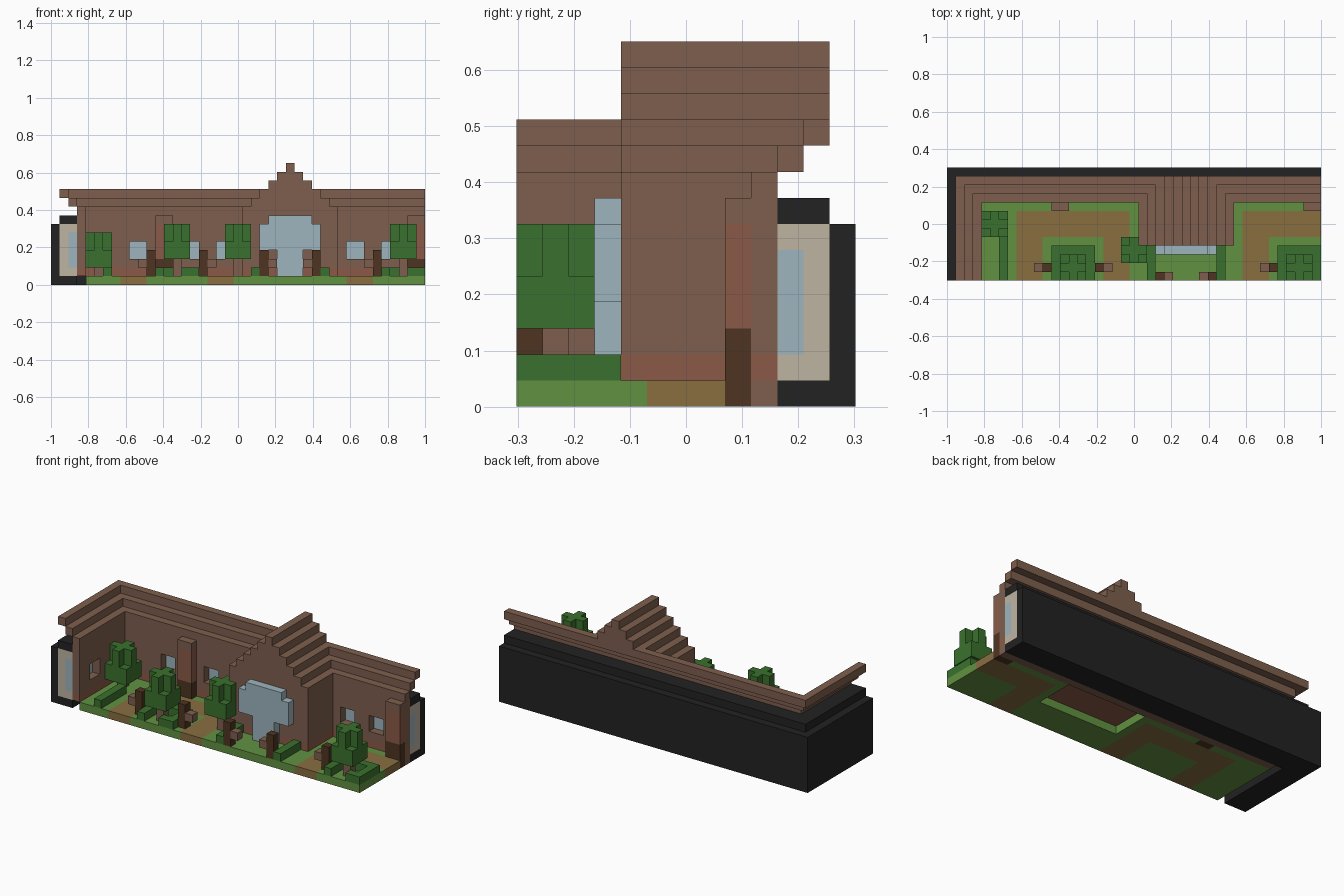
import bpy, bmesh
from mathutils import Matrix, Vector

if "Cube" in bpy.data.objects:
    bpy.data.objects.remove(bpy.data.objects["Cube"], do_unlink=True)

U = 2 / 43          # block size
NX, NY = 43, 13     # blocks across and deep


def material(name, hexcode):
    srgb = [int(hexcode[k:k + 2], 16) / 255 for k in (0, 2, 4)]
    rgba = [((c + 0.055) / 1.055) ** 2.4 for c in srgb] + [1]
    m = bpy.data.materials.new(name)
    m.use_nodes = True
    m.diffuse_color = rgba
    m.node_tree.nodes["Principled BSDF"].inputs["Base Color"].default_value = rgba
    return m


BROWN = material("brown plank", "7E5F4E")
RED = material("red brown", "8A5A48")
DARK = material("dark wood", "4E3421")
LEAF = material("leaf green", "3A712E")
GRASS = material("grass green", "629142")
PATH = material("path tan", "886E40")
GLASS = material("pale blue", "9EB4BE")
CREAM = material("cream", "BEB4A0")
BLACK = material("black", "222222")


def part(name, mat, boxes):
    """One object from boxes (x0, x1, y0, y1, z0, z1) in block units."""
    bm = bmesh.new()
    for x0, x1, y0, y1, z0, z1 in boxes:
        size = Vector((x1 - x0, y1 - y0, z1 - z0)) * U
        mid = Vector(((x0 + x1 - NX) / 2, (y0 + y1 - NY) / 2, (z0 + z1) / 2)) * U
        bmesh.ops.create_cube(bm, size=1, matrix=Matrix.LocRotScale(mid, None, size))
    me = bpy.data.meshes.new(name)
    bm.to_mesh(me)
    bm.free()
    me.materials.append(mat)
    bpy.context.collection.objects.link(bpy.data.objects.new(name, me))


def shell(a, b, z0, z1):
    """L-shaped layer along the back and the right side, a to b blocks in."""
    return [(a, NX, NY - b, NY - a, z0, z1), (a, b, 0, NY - b, z0, z1)]


def piers(start, end, windows):
    """Solid spans between two-block-wide windows."""
    edges = [start] + [e for w in windows for e in (w, w + 2)] + [end]
    return list(zip(edges[::2], edges[1::2]))


# Outer shell and the layers inside it
part("outer_shell", BLACK, shell(0, 1, 1, 7) + shell(0, 3, 0, 1) + shell(1, 3, 7, 8))
part("cream_lining", CREAM, shell(1, 2, 1, 7) + shell(2, 3, 1, 2) + shell(2, 3, 6, 7))
part("blue_core", GLASS, shell(2, 3, 2, 6))

# Courtyard walls with window openings
part("wall_base", RED, shell(3, 4, 1, 2))
part("wall_foundation", BROWN, [(4, NX, 9, 10, 0, 1)])
back = [(a, b, 9, 10, 3, 5) for a, b in piers(3, NX, [9, 15, 19, 34, 38])]
side = [(3, 4, a, b, 3, 5) for a, b in piers(0, 9, [2, 6])]
part("walls", BROWN, shell(3, 4, 2, 3) + back + side + shell(3, 4, 5, 9))
part("cornice", BROWN, shell(2, 3, 9, 10) + shell(1, 2, 10, 11))

# Entrance hall with a stepped gable
HALL = 27.5
part("hall_base", RED, [(22, 33, 4, 9, 1, 2)])
part("hall_body", BROWN, [(22, 33, 4, 9, 2, 9)])
part("hall_gable", BROWN, [(HALL - w, HALL + w, 4, min(12, z + 2), z, z + 1)
                           for z, w in ((9, 4.5), (10, 3.5), (11, 2.5), (12, 1.5), (13, 0.5))])
part("hall_window", GLASS, [(HALL - w, HALL + w, 3, 4, z0, z1)
                            for w, z0, z1 in ((1.5, 1, 4), (3.5, 4, 7), (2.5, 7, 8))])

# Pillars on the back wall
for n, x in enumerate((12, 41)):
    for label, mat, z0, z1 in (("foot", DARK, 0, 3), ("shaft", RED, 3, 7), ("cap", BROWN, 7, 8)):
        part(f"pillar_{label}_{n + 1}", mat, [(x, x + 2, 8, 9, z0, z1)])

# Ground: lawn and paths as separate slabs
lawn = [(4, 8, 0, 8), (11, 18, 0, 5), (4, 12, 8, 9), (14, 22, 8, 9), (21, 22, 0, 8),
        (22, 33, 0, 4), (33, 34, 0, 9), (34, 41, 8, 9), (37, 43, 0, 5)]
path = [(8, 11, 0, 8), (11, 18, 5, 8), (18, 21, 0, 8), (34, 37, 0, 8), (37, 43, 5, 8)]
part("lawn", GRASS, [r + (0, 1) for r in lawn])
part("path", PATH, [r + (0, 1) for r in path])

# Hedges
hedges = [(6, 7, 0, 5), (23, 24, 0, 4), (31, 32, 0, 4)]
for x in (12, 38):
    hedges += [(x, x + 1, 0, 4), (x + 4, x + 5, 0, 4), (x + 1, x + 4, 3, 4), (x + 3, x + 4, 0, 1)]
part("hedges", LEAF, [r + (1, 2) for r in hedges])

# Trees: square lower crown, cross-shaped upper crown
for n, (x, y, z) in enumerate(((4, 5, 2), (13, 0, 3), (20, 2, 3), (39, 0, 3))):
    part(f"tree_trunk_{n + 1}", BROWN, [(x + 1, x + 2, y + 1, y + 2, 1, z)])
    part(f"tree_crown_{n + 1}", LEAF, [(x, x + 3, y, y + 3, z, z + 2),
                                       (x + 1, x + 2, y, y + 3, z + 2, z + 4),
                                       (x, x + 1, y + 1, y + 2, z + 2, z + 4),
                                       (x + 2, x + 3, y + 1, y + 2, z + 2, z + 4)])

# Chairs: tall dark back with a seat on one side
for n, (x, y, d) in enumerate(((11, 1, -1), (17, 1, 1), (24, 0, 1), (30, 0, -1), (37, 1, -1))):
    part(f"chair_back_{n + 1}", DARK, [(x, x + 1, y, y + 1, 1, 4)])
    part(f"chair_seat_{n + 1}", BROWN, [(x + d, x + d + 1, y, y + 1, 2, 3)])
